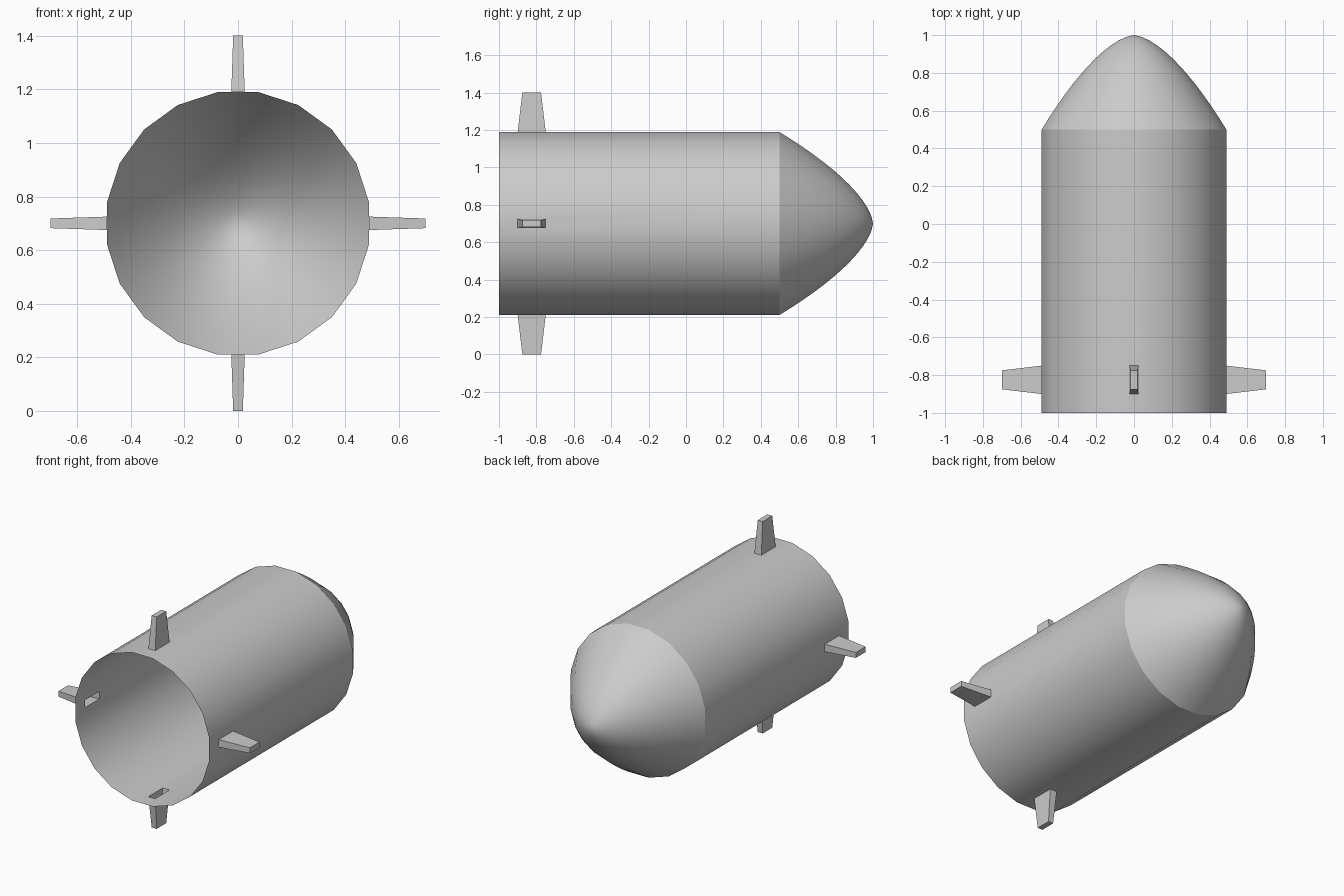
import bpy, bmesh, math
from mathutils import Vector, Matrix

if "Cube" in bpy.data.objects:
    bpy.data.objects.remove(bpy.data.objects["Cube"])

SIDES = 20
AXIS_Z = 0.7
R = 0.495
FLAT = R * math.cos(math.pi / SIDES)   # distance from axis to a flat panel


def ring(bm, r, y):
    """Twenty-sided ring around the long axis, with flats facing the fins."""
    pts = []
    for i in range(SIDES):
        a = (i - 0.5) * 2 * math.pi / SIDES
        pts.append(bm.verts.new((r * math.cos(a), y, AXIS_Z + r * math.sin(a))))
    return pts


def bridge(bm, a, b, skip=()):
    n = len(a)
    for i in range(n):
        if i not in skip:
            bm.faces.new((a[i], a[(i + 1) % n], b[(i + 1) % n], b[i]))


def rect(bm, quarter, dist, half_w, y0, y1):
    """Rectangle lying across one of the four fin directions."""
    turn = Matrix.Rotation(-quarter * math.pi / 2, 3, 'Y')
    pts = [(dist, y0, -half_w), (dist, y0, half_w), (dist, y1, half_w), (dist, y1, -half_w)]
    return [bm.verts.new(turn @ Vector(p) + Vector((0, 0, AXIS_Z))) for p in pts]


def finish(bm, name):
    bmesh.ops.remove_doubles(bm, verts=bm.verts, dist=1e-5)
    # orient every face away from the long axis or the part's own centre
    bmesh.ops.recalc_face_normals(bm, faces=bm.faces)
    mesh = bpy.data.meshes.new(name)
    bm.to_mesh(mesh)
    bm.free()
    obj = bpy.data.objects.new(name, mesh)
    bpy.context.collection.objects.link(obj)
    bpy.ops.object.select_all(action='DESELECT')
    obj.select_set(True)
    bpy.context.view_layer.objects.active = obj
    bpy.ops.object.shade_smooth_by_angle(angle=math.radians(30))
    return obj


# Open-backed tube and pointed nose, with a slot in the panel under each fin
bm = bmesh.new()
back, shoulder = ring(bm, R, -1), ring(bm, R, 0.5)
bridge(bm, back, shoulder, skip=(0, 5, 10, 15))
for q in range(4):
    panel = rect(bm, q, FLAT, R * math.sin(math.pi / SIDES), -1, 0.5)
    bridge(bm, panel, rect(bm, q, FLAT, 0.025, -0.9, -0.75))
last = shoulder
for k in range(1, 12):
    t = 1 - k / 12                      # rings crowd together towards the tip
    cur = ring(bm, R * t, 1 - 0.5 * t ** 1.6)
    bridge(bm, last, cur)
    last = cur
tip = bm.verts.new((0, 1, AXIS_Z))
for i in range(SIDES):
    bm.faces.new((last[i], last[(i + 1) % SIDES], tip))
finish(bm, "body_shell")

# Hollow tapered fins, open towards the body
for q, side in enumerate(("right", "top", "left", "bottom")):
    bm = bmesh.new()
    root = rect(bm, q, FLAT, 0.025, -0.9, -0.75)
    end = rect(bm, q, 0.7, 0.018, -0.875, -0.775)
    bridge(bm, root, end)
    bm.faces.new(end)
    finish(bm, side + "_fin")
